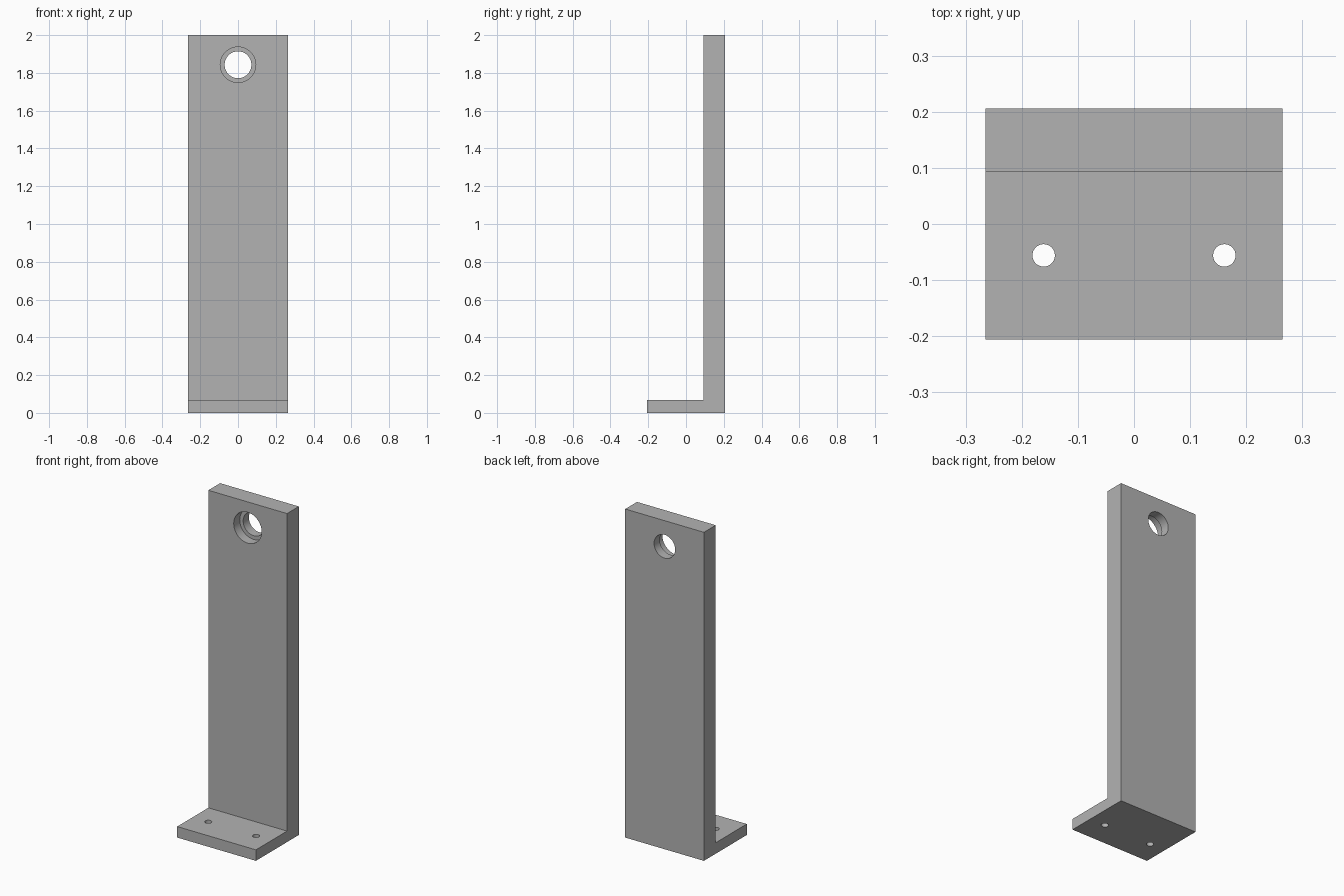
import bpy
import bmesh
from math import pi, radians
from mathutils import Matrix, Vector

if "Cube" in bpy.data.objects:
    bpy.data.objects.remove(bpy.data.objects["Cube"], do_unlink=True)

HALF_WIDTH = 0.265
FRONT, STEP, BACK = -0.206, 0.093, 0.206
FOOT_TOP, TOP = 0.067, 2.0
HOLE_Z = 1.843

grey = bpy.data.materials.new("plain_grey")
grey.use_nodes = True
colour = (0.45, 0.45, 0.45, 1)
grey.diffuse_color = colour
grey.node_tree.nodes["Principled BSDF"].inputs["Base Color"].default_value = colour


def add_object(name, bm):
    mesh = bpy.data.meshes.new(name)
    bmesh.ops.recalc_face_normals(bm, faces=bm.faces)
    bm.to_mesh(mesh)
    bm.free()
    mesh.materials.append(grey)
    obj = bpy.data.objects.new(name, mesh)
    bpy.context.collection.objects.link(obj)
    return obj


def drill(target, centre, radius, depth, along_y=False):
    """Cut a round hole centred on the given point."""
    bm = bmesh.new()
    turn = Matrix.Rotation(pi / 2, 4, "X") if along_y else Matrix()
    bmesh.ops.create_cone(bm, cap_ends=True, segments=64, radius1=radius,
                          radius2=radius, depth=depth,
                          matrix=Matrix.Translation(centre) @ turn)
    cutter = add_object("hole_cutter", bm)
    cutter.hide_render = True
    mod = target.modifiers.new("hole", "BOOLEAN")
    mod.operation = "DIFFERENCE"
    mod.solver = "EXACT"
    mod.object = cutter
    bpy.ops.object.modifier_apply(modifier=mod.name)
    bpy.data.objects.remove(cutter, do_unlink=True)


# L-shaped bracket: side profile extruded across the width
profile = [(FRONT, 0), (BACK, 0), (BACK, TOP), (STEP, TOP),
           (STEP, FOOT_TOP), (FRONT, FOOT_TOP)]
bm = bmesh.new()
side = bm.faces.new([bm.verts.new((-HALF_WIDTH, y, z)) for y, z in profile])
swept = bmesh.ops.extrude_face_region(bm, geom=[side])["geom"]
bmesh.ops.translate(bm, vec=Vector((2 * HALF_WIDTH, 0, 0)),
                    verts=[v for v in swept if isinstance(v, bmesh.types.BMVert)])
bracket = add_object("angle_bracket", bm)

bpy.ops.object.select_all(action="DESELECT")
bracket.select_set(True)
bpy.context.view_layer.objects.active = bracket

# Through hole with a wider counterbore from the front
drill(bracket, (0, (STEP + BACK) / 2, HOLE_Z), 0.071, 0.3, along_y=True)
drill(bracket, (0, STEP, HOLE_Z), 0.094, 0.116, along_y=True)

# Pair of mounting holes in the foot
for sign in (-1, 1):
    drill(bracket, (sign * 0.161, -0.056, FOOT_TOP / 2), 0.02, 0.2)

bpy.ops.object.shade_smooth_by_angle(angle=radians(30))
